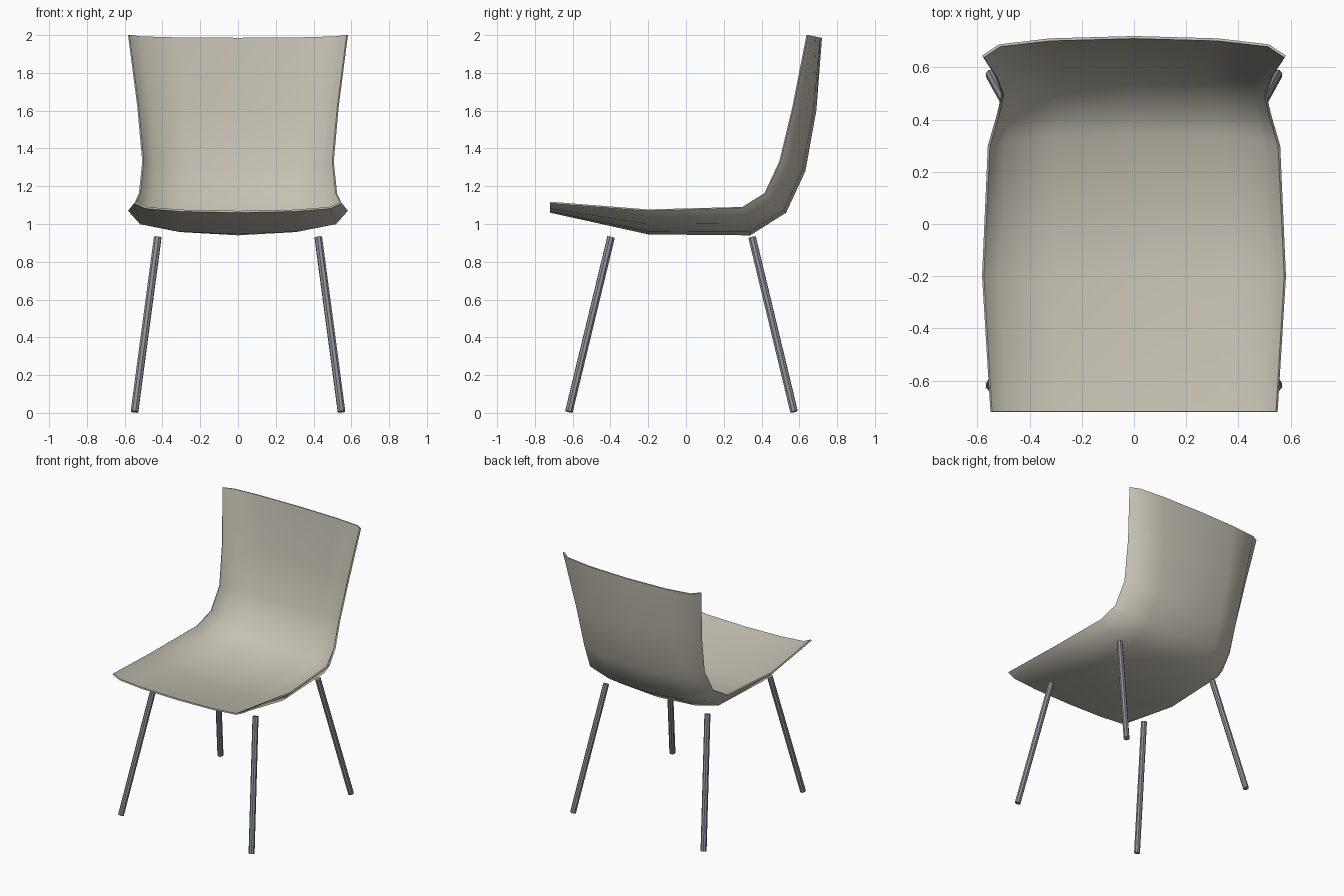
import bpy, bmesh, math
from mathutils import Vector

if "Cube" in bpy.data.objects:
    bpy.data.objects.remove(bpy.data.objects["Cube"])


def material(name, rgb):
    m = bpy.data.materials.new(name)
    m.diffuse_color = (*rgb, 1)
    m.use_nodes = True
    m.node_tree.nodes["Principled BSDF"].inputs["Base Color"].default_value = m.diffuse_color
    return m


shell_mat = material("warm beige shell", (0.56, 0.53, 0.45))
leg_mat = material("steel grey", (0.28, 0.29, 0.33))

# Seat shell: each row is centre (y, z), edge (y, z), half width
rows = [
    ((-0.72, 1.06), (-0.72, 1.11), 0.55),
    ((-0.20, 0.945), (-0.20, 1.07), 0.582),
    ((0.34, 0.94), (0.30, 1.085), 0.56),
    ((0.53, 1.06), (0.42, 1.16), 0.525),
    ((0.632, 1.28), (0.50, 1.33), 0.507),
    ((0.69, 1.60), (0.57, 1.62), 0.533),
    ((0.72, 1.985), (0.645, 2.0), 0.582),
]
# Cross-section: fraction of half width, fraction of the rise to the edge
half = [(0.55, 0.12), (0.89, 0.43), (1.0, 1.0)]
section = [(-x, r) for x, r in reversed(half)] + [(0, 0)] + half

bm = bmesh.new()
grid = []
for c, e, w in rows:
    c, e = Vector((0, *c)), Vector((0, *e))
    grid.append([bm.verts.new(c.lerp(e, r) + Vector((x * w, 0, 0))) for x, r in section])
for a, b in zip(grid, grid[1:]):
    for i in range(len(section) - 1):
        bm.faces.new((a[i], a[i + 1], b[i + 1], b[i]))
mesh = bpy.data.meshes.new("seat_shell")
bm.to_mesh(mesh)
bm.free()
mesh.materials.append(shell_mat)
shell = bpy.data.objects.new("seat_shell", mesh)
bpy.context.collection.objects.link(shell)
solid = shell.modifiers.new("thickness", 'SOLIDIFY')
solid.thickness = 0.01
solid.offset = 1
bpy.context.view_layer.objects.active = shell
shell.select_set(True)
bpy.ops.object.modifier_apply(modifier="thickness")
bpy.ops.object.shade_smooth_by_angle(angle=math.radians(50))


# Splayed tubular legs
def leg(name, top, foot):
    top, foot = Vector(top), Vector(foot)
    d = top - foot
    bpy.ops.mesh.primitive_cylinder_add(vertices=8, radius=0.021, depth=d.length,
                                        location=(top + foot) / 2)
    o = bpy.context.object
    o.name = name
    o.rotation_euler = d.to_track_quat('Z', 'Y').to_euler()
    o.data.materials.append(leg_mat)
    bpy.ops.object.shade_smooth_by_angle(angle=math.radians(30))


for side, s in (("left", -1), ("right", 1)):
    leg("front_leg_" + side, (s * 0.425, -0.397, 0.93), (s * 0.548, -0.62, 0.006))
    leg("back_leg_" + side, (s * 0.425, 0.35, 0.93), (s * 0.548, 0.572, 0.006))
